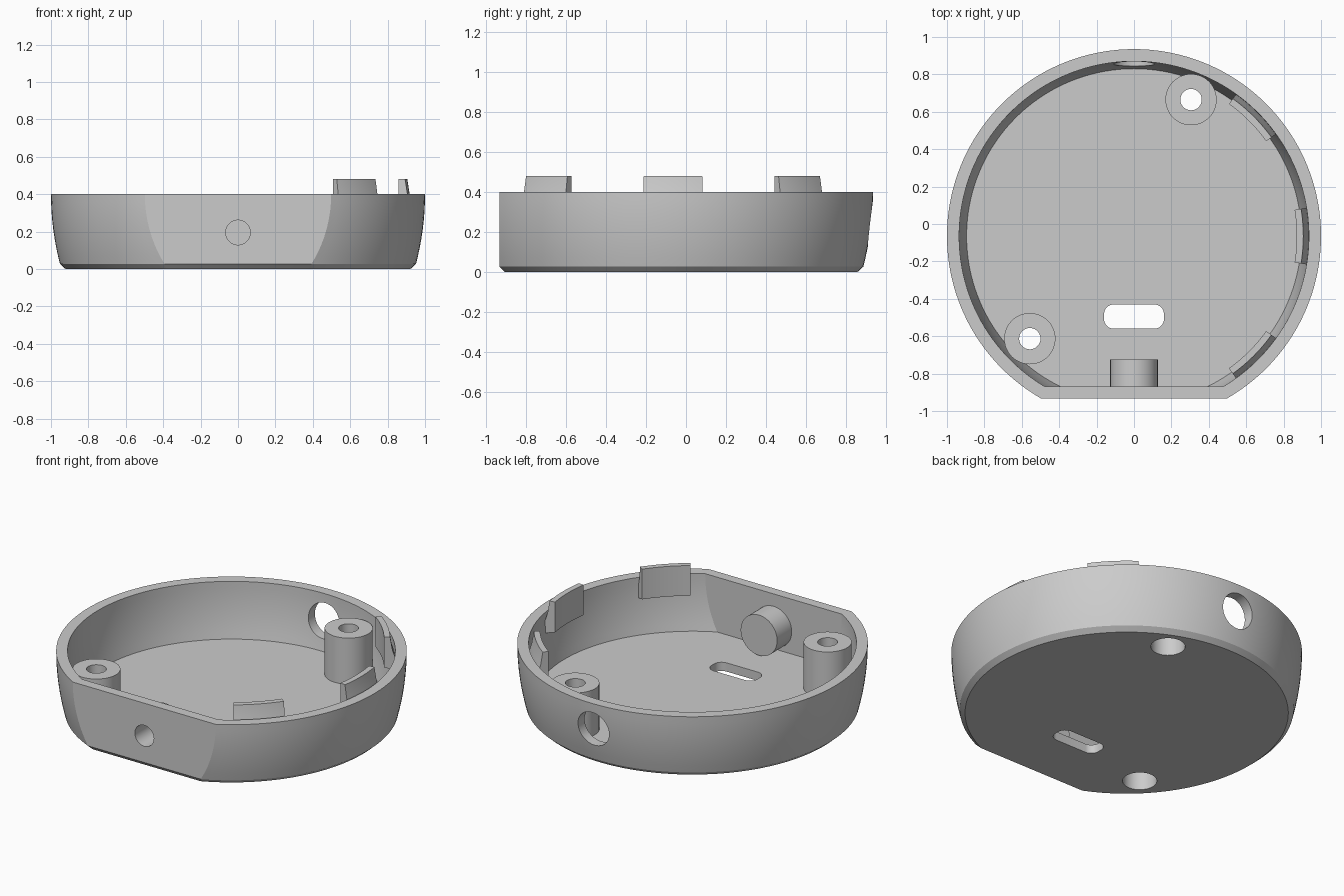
import bpy, bmesh, math
from mathutils import Matrix, Vector

if "Cube" in bpy.data.objects:
    bpy.data.objects.remove(bpy.data.objects["Cube"], do_unlink=True)

CY = -0.065          # centre of the round wall
RIM, FLOOR = 0.40, 0.055
POSTS = [("back_post", 0.305, 0.665), ("front_post", -0.557, -0.613)]

GREY = (0.6, 0.6, 0.6, 1)
mat = bpy.data.materials.new("plain grey")
mat.use_nodes = True
mat.diffuse_color = GREY
mat.node_tree.nodes["Principled BSDF"].inputs["Base Color"].default_value = GREY


def finish(bm, name):
    bmesh.ops.recalc_face_normals(bm, faces=bm.faces)
    mesh = bpy.data.meshes.new(name)
    bm.to_mesh(mesh)
    bm.free()
    mesh.materials.append(mat)
    obj = bpy.data.objects.new(name, mesh)
    bpy.context.collection.objects.link(obj)
    return obj


def cylinder(name, radius, start, end, segs=48):
    a, b = Vector(start), Vector(end)
    turn = (b - a).to_track_quat('Z', 'Y').to_matrix().to_4x4()
    bm = bmesh.new()
    bmesh.ops.create_cone(bm, cap_ends=True, segments=segs, radius1=radius, radius2=radius,
                          depth=(b - a).length, matrix=Matrix.Translation((a + b) / 2) @ turn)
    return finish(bm, name)


def d_ring(bm, radius, flat_y, z, segs=128):
    """Circle with its front cut off straight at flat_y."""
    low = math.asin((flat_y - CY) / radius)
    angles = [low + (math.pi - 2 * low) * i / segs for i in range(segs + 1)]
    return [bm.verts.new((radius * math.cos(a), CY + radius * math.sin(a), z)) for a in angles]


def cut(obj, cutters):
    for c in cutters:
        mod = obj.modifiers.new("cut", 'BOOLEAN')
        mod.operation, mod.solver, mod.object = 'DIFFERENCE', 'EXACT', c
    bpy.context.view_layer.update()
    graph = bpy.context.evaluated_depsgraph_get()
    mesh = bpy.data.meshes.new_from_object(obj.evaluated_get(graph))
    obj.modifiers.clear()
    obj.data = mesh


# Shell: chamfered bottom, bulging outer wall, flat rim, inner wall and floor
bm = bmesh.new()
STEPS = 8
outer = [0.027 + (RIM - 0.027) * i / STEPS for i in range(STEPS + 1)]
inner = [RIM + (FLOOR - RIM) * i / STEPS for i in range(STEPS + 1)]
rings = [d_ring(bm, 0.922, -0.907, 0)]
rings += [d_ring(bm, 1 - 0.345 * (RIM - z) ** 2, -0.932, z) for z in outer]
rings += [d_ring(bm, 0.935 - 0.335 * (RIM - z) ** 2, -0.87, z) for z in inner]
for lower, upper in zip(rings, rings[1:]):
    n = len(lower)
    for i in range(n):
        j = (i + 1) % n
        bm.faces.new((lower[i], lower[j], upper[j], upper[i]))
bm.faces.new(rings[0])
bm.faces.new(rings[-1])
shell = finish(bm, "shell")

# Screw posts and the blind boss behind the flat front
posts = [cylinder(n, 0.137, (x, y, 0.03), (x, y, 0.345)) for n, x, y in POSTS]
boss = cylinder("front_boss", 0.127, (0, -0.9, 0.195), (0, -0.725, 0.195))

# Cutters: screw holes with wide counterbores, front pin hole, back port
screw = []
for n, x, y in POSTS:
    screw.append([cylinder("screw_cutter", 0.057, (x, y, -0.1), (x, y, 0.5)),
                  cylinder("counterbore_cutter", 0.098, (x, y, -0.1), (x, y, 0.22))])
pin = cylinder("pin_cutter", 0.066, (0, -1.1, 0.195), (0, -0.78, 0.195))
port = cylinder("port_cutter", 0.108, (0, 0.7, 0.235), (0, 1.1, 0.235))

# Cutter for the rounded floor slot
bm = bmesh.new()
bmesh.ops.create_cube(bm, size=1, matrix=Matrix.Translation((0, -0.495, 0)) @
                      Matrix.Diagonal((0.32, 0.13, 0.3, 1)))
upright = [e for e in bm.edges if abs(e.verts[0].co.z - e.verts[1].co.z) > 0.1]
bmesh.ops.bevel(bm, geom=upright, offset=0.052, segments=8, profile=0.5, affect='EDGES')
slot = finish(bm, "slot_cutter")

cut(shell, screw[0] + screw[1] + [pin, port, slot])
for post, pair in zip(posts, screw):
    cut(post, pair)
cut(boss, [pin])
for c in screw[0] + screw[1] + [pin, port, slot]:
    bpy.data.objects.remove(c, do_unlink=True)

# Snap clips: curved tabs rising above the rim on the left side
clips = []
PROFILE = [(0.87, 0.48), (0.905, 0.48), (0.918, 0.40), (0.94, 0.33), (0.94, 0.27), (0.87, 0.29)]
for name, middle in (("front_clip", -45), ("middle_clip", 0), ("back_clip", 45)):
    bm = bmesh.new()
    sections = []
    for i in range(13):
        a = math.radians(middle - 9.3 + 18.6 * i / 12)
        sections.append([bm.verts.new((r * math.cos(a), CY + r * math.sin(a), z))
                         for r, z in PROFILE])
    for s, t in zip(sections, sections[1:]):
        for i in range(len(s)):
            j = (i + 1) % len(s)
            bm.faces.new((s[i], s[j], t[j], t[i]))
    bm.faces.new(sections[0])
    bm.faces.new(sections[-1])
    clips.append(finish(bm, name))

# Smooth curved faces, keep edges sharp
bpy.ops.object.select_all(action='DESELECT')
for obj in [shell, boss] + posts + clips:
    obj.select_set(True)
bpy.context.view_layer.objects.active = shell
bpy.ops.object.shade_smooth_by_angle(angle=math.radians(25))
